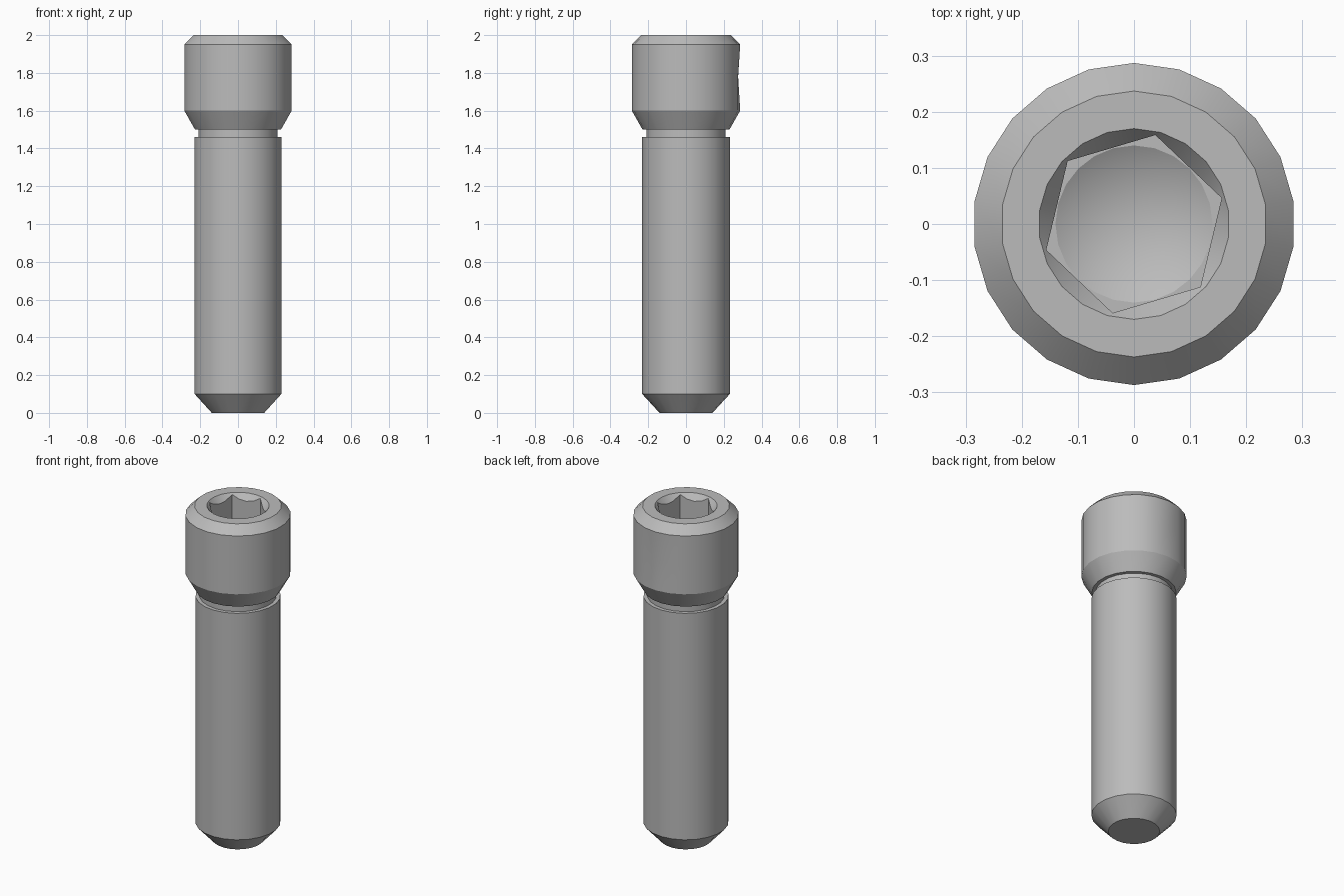
import bpy, bmesh, math

if "Cube" in bpy.data.objects:
    bpy.data.objects.remove(bpy.data.objects["Cube"])

SIDES = 22
steel = bpy.data.materials.new("grey steel")
steel.use_nodes = True
steel.diffuse_color = (0.5, 0.5, 0.5, 1)
steel.node_tree.nodes["Principled BSDF"].inputs["Base Color"].default_value = (0.5, 0.5, 0.5, 1)


def lathe(name, profile, sides=SIDES, turn=math.pi / 2):
    """Solid of revolution from (radius, height) points, listed bottom to top."""
    bm = bmesh.new()
    rings = []
    for r, z in profile:
        angles = [turn + 2 * math.pi * i / sides for i in range(sides)]
        rings.append([bm.verts.new((r * math.cos(a), r * math.sin(a), z)) for a in angles])
    for low, high in zip(rings, rings[1:]):
        for i in range(sides):
            j = (i + 1) % sides
            bm.faces.new((low[i], low[j], high[j], high[i]))
    bm.faces.new(rings[0][::-1])
    bm.faces.new(rings[-1])
    bmesh.ops.remove_doubles(bm, verts=bm.verts, dist=1e-5)
    bmesh.ops.recalc_face_normals(bm, faces=bm.faces)
    mesh = bpy.data.meshes.new(name)
    bm.to_mesh(mesh)
    bm.free()
    mesh.materials.append(steel)
    obj = bpy.data.objects.new(name, mesh)
    bpy.context.collection.objects.link(obj)
    return obj


def cut(obj, cutter):
    """Subtract the cutter, keep the result and discard the cutter."""
    bpy.context.view_layer.objects.active = obj
    mod = obj.modifiers.new("cut", 'BOOLEAN')
    mod.operation = 'DIFFERENCE'
    mod.solver = 'EXACT'
    mod.object = cutter
    bpy.ops.object.modifier_apply(modifier=mod.name)
    bpy.data.objects.remove(cutter)


# Shank with chamfered tip and relieved neck
shank = lathe("shank", [(0.14, 0), (0.232, 0.1), (0.232, 1.46), (0.21, 1.46), (0.21, 1.52)])

# Cylindrical head with bevelled rims
head = lathe("head", [(0.23, 1.5), (0.287, 1.6), (0.287, 1.78), (0.287, 1.95), (0.237, 2)])

# Slight hollow on the back of the head
for v in head.data.vertices:
    if v.co.y > 0.286 and abs(v.co.z - 1.78) < 0.01:
        v.co.y = 0.276

# Hexagonal socket, drilled conical floor and countersunk mouth
cut(head, lathe("socket_cutter", [(0.163, 1.75), (0.163, 2.1)], 6, math.radians(16.5)))
cut(head, lathe("floor_cutter", [(0, 1.67), (0.14, 1.75), (0.14, 1.8)], 24))
cut(head, lathe("mouth_cutter", [(0.12, 1.935), (0.17, 2), (0.185, 2.02)]))

# Smooth shading that keeps the machined edges crisp
for obj in (shank, head):
    bpy.ops.object.select_all(action='DESELECT')
    obj.select_set(True)
    bpy.context.view_layer.objects.active = obj
    bpy.ops.object.shade_smooth_by_angle(angle=math.radians(25))
